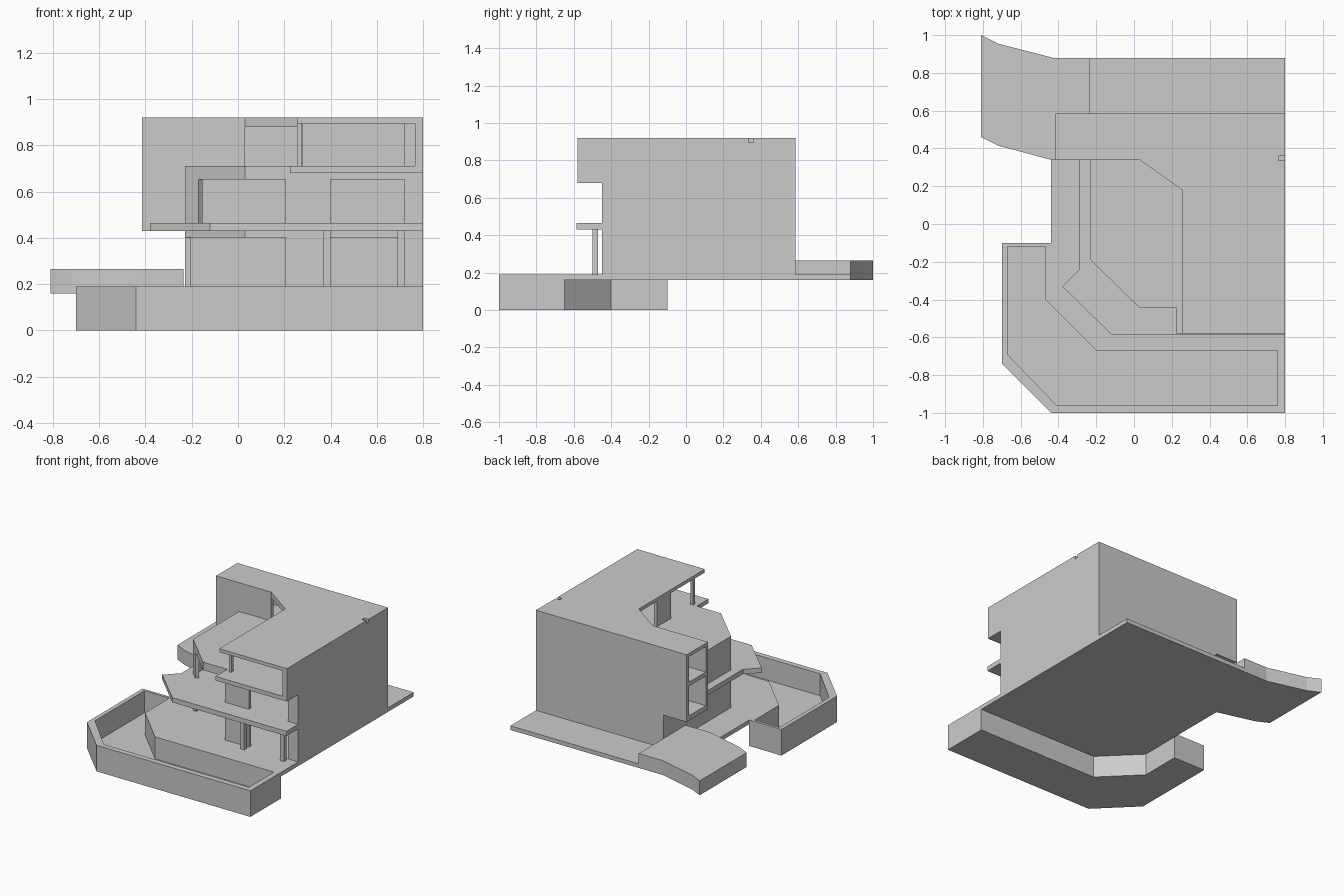
import bpy, bmesh
from mathutils import Vector

if "Cube" in bpy.data.objects:
    bpy.data.objects.remove(bpy.data.objects["Cube"])


def make_object(name, bm):
    bmesh.ops.recalc_face_normals(bm, faces=bm.faces)
    mesh = bpy.data.meshes.new(name)
    bm.to_mesh(mesh)
    bm.free()
    obj = bpy.data.objects.new(name, mesh)
    bpy.context.collection.objects.link(obj)
    return obj


def prism(name, outline, z0, z1):
    """Flat outline extruded upward."""
    bm = bmesh.new()
    face = bm.faces.new([bm.verts.new((x, y, z0)) for x, y in outline])
    new = bmesh.ops.extrude_face_region(bm, geom=[face])["geom"]
    for v in new:
        if isinstance(v, bmesh.types.BMVert):
            v.co.z = z1
    return make_object(name, bm)


def box(name, x0, x1, y0, y1, z0, z1):
    return prism(name, [(x0, y0), (x1, y0), (x1, y1), (x0, y1)], z0, z1)


def ring(name, outer, inner, z0, z1):
    """Closed wall between two matching outlines."""
    bm = bmesh.new()
    loops = [[bm.verts.new((x, y, z)) for x, y in pts]
             for pts, z in ((outer, z0), (outer, z1), (inner, z1), (inner, z0))]
    n = len(outer)
    for k in range(4):
        a, b = loops[k], loops[(k + 1) % 4]
        for i in range(n):
            j = (i + 1) % n
            bm.faces.new((a[i], a[j], b[j], b[i]))
    return make_object(name, bm)


def wall(name, p, q, z0, z1, t=0.025):
    """Wall from p to q, thickness to the left of the direction."""
    p, q = Vector(p), Vector(q)
    d = (q - p).normalized()
    n = Vector((-d.y, d.x)) * t
    return prism(name, [p[:], q[:], (q + n)[:], (p + n)[:]], z0, z1)


# Sunken basin around the front left corner
outer = [(-.70, -.10), (-.70, -.74), (-.44, -1), (.80, -1),
         (.80, -.65), (-.19, -.65), (-.44, -.40), (-.44, -.10)]
inner = [(-.67, -.12), (-.67, -.69), (-.41, -.96), (.76, -.96),
         (.76, -.67), (-.20, -.67), (-.47, -.40), (-.47, -.12)]
ring("basin_wall", outer, inner, 0, .19)
prism("basin_floor", inner, 0, .03)

# Ground slab and raised driveway
prism("ground_slab", [(-.44, -.40), (-.19, -.65), (.80, -.65), (.80, .88),
                      (-.44, .88)], .16, .19)
prism("driveway", [(-.81, 1), (-.81, .46), (-.72, .415), (-.44, .34), (-.235, .34),
                   (-.235, .88), (-.43, .88), (-.72, .955)], .16, .265)

# Floor plates and roof
prism("middle_deck", [(-.29, .34), (-.29, -.24), (-.38, -.33), (-.12, -.585),
                      (.80, -.585), (.80, .585), (-.415, .585), (-.415, .34)], .43, .465)
prism("upper_terrace", [(-.23, .34), (-.23, -.19), (.03, -.445), (.225, -.445),
                        (.225, -.58), (.80, -.58), (.80, .585), (-.415, .585),
                        (-.415, .34)], .68, .71)
prism("roof", [(-.415, .34), (.03, .34), (.255, .18), (.255, -.58), (.80, -.58),
               (.80, .335), (.765, .335), (.765, .36), (.80, .36), (.80, .585),
               (-.415, .585)], .895, .92)

# Outer walls, one set per storey
storeys = [("ground", .19, .43), ("middle", .465, .68), ("upper", .71, .895)]
for name, z0, z1 in storeys:
    back_left = -.23 if name == "ground" else -.415
    box(name + "_back_wall", back_left, .80, .56, .585, z0, z1)
    box(name + "_right_wall", .765, .80, -.45, .56, z0, z1)
    box(name + "_corner_pier", .72, .765, -.45, -.425, z0, z1)

# Lower two storeys: left wall, chamfered corner and front openings
for name, z0, z1 in storeys[:2]:
    top = .56 if name == "ground" else .34
    box(name + "_left_wall", -.23, -.205, -.19, top, z0, z1)
    box(name + "_front_panel", .205, .40, -.445, -.42, z0, z1)
    wall(name + "_corner_lintel", (-.23, -.19), (.03, -.445), z1 - .028, z1)
    box(name + "_front_lintel", .03, .72, -.445, -.42, z1 - .028, z1)
wall("middle_corner_jamb", (-.23, -.19), (-.17, -.249), .465, .652)

# Slim posts carrying the deck
for i, x in enumerate((.37, .69)):
    box("deck_post_%d" % (i + 1), x, x + .03, -.50, -.47, .19, .43)

# Cantilevered wing, open at its left end
box("wing_lower_front_wall", -.415, -.205, .34, .365, .465, .68)
box("wing_upper_front_wall", -.415, .03, .34, .365, .71, .895)

# Top storey: angled header, side pier and balcony cheek
wall("angled_header", (.03, .34), (.255, .18), .88, .895)
box("side_pier", .255, .28, -.19, -.03, .71, .895)
box("balcony_cheek", .765, .80, -.58, -.45, .71, .895)
box("balcony_left_frame", .255, .275, -.47, -.445, .71, .895)
